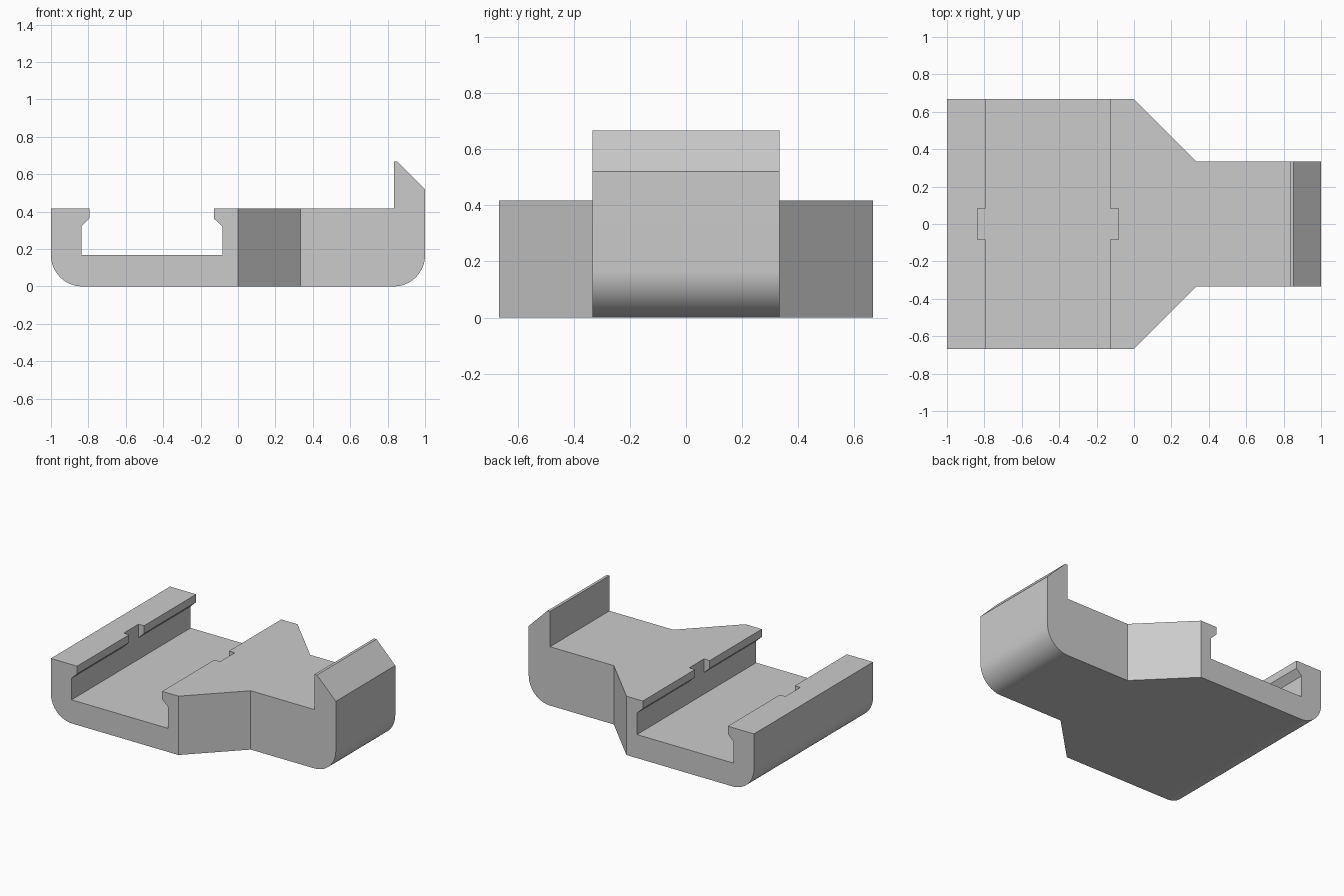
import bpy, bmesh, math
from mathutils import Vector

cube = bpy.data.objects.get("Cube")
if cube:
    bpy.data.objects.remove(cube, do_unlink=True)

grey = bpy.data.materials.new("light_grey")
grey.use_nodes = True
colour = (0.6, 0.6, 0.6, 1)
grey.diffuse_color = colour
grey.node_tree.nodes["Principled BSDF"].inputs["Base Color"].default_value = colour


def prism(name, points, sweep):
    """Extrude a closed outline along a sweep vector."""
    bm = bmesh.new()
    face = bm.faces.new([bm.verts.new(p) for p in points])
    moved = bmesh.ops.extrude_face_region(bm, geom=[face])["geom"]
    verts = [g for g in moved if isinstance(g, bmesh.types.BMVert)]
    bmesh.ops.translate(bm, verts=verts, vec=Vector(sweep))
    bmesh.ops.recalc_face_normals(bm, faces=bm.faces)
    mesh = bpy.data.meshes.new(name)
    bm.to_mesh(mesh)
    bm.free()
    obj = bpy.data.objects.new(name, mesh)
    bpy.context.collection.objects.link(obj)
    mesh.materials.append(grey)
    return obj


def corner(cx, start, radius=0.167, steps=16):
    """Quarter-round bottom corner, swept counter-clockwise."""
    angles = [math.radians(start + 90 * i / steps) for i in range(steps + 1)]
    return [(cx + radius * math.cos(a), radius + radius * math.sin(a)) for a in angles]


def cut(target, cutter, operation):
    mod = target.modifiers.new(operation.title(), "BOOLEAN")
    mod.object, mod.operation, mod.solver = cutter, operation, "EXACT"
    bpy.context.view_layer.objects.active = target
    bpy.ops.object.modifier_apply(modifier=mod.name)
    bpy.data.objects.remove(cutter, do_unlink=True)


# Side profile: rounded base, hooked end wall, channel with two lips
wall_l, wall_r = -0.838, -0.083
lip_l, lip_r = -0.795, -0.128
floor, top = 0.167, 0.417
profile = corner(-0.833, 180) + corner(0.833, 270) + [
    (1, 0.52), (0.853, 0.667), (0.833, 0.667), (0.833, top),
    (lip_r, top), (lip_r, 0.362), (wall_r, 0.32), (wall_r, floor),
    (wall_l, floor), (wall_l, 0.32), (lip_l, 0.362), (lip_l, top), (-1, top)]
clip = prism("rail_clip", [(x, -0.8, z) for x, z in profile], (0, 1.6, 0))

# Plan outline: wide channel tapering to a narrow tab
half = [(-1.2, 0.667), (0, 0.667), (0.333, 0.333), (1.2, 0.333)]
outline = half + [(x, -y) for x, y in reversed(half)]
cut(clip, prism("plan_cutter", [(x, y, -0.5) for x, y in outline], (0, 0, 2)), "INTERSECT")

# Central notch through both lips
notch = [(x, y, 0.25) for x, y in
         ((wall_l, -0.083), (wall_r, -0.083), (wall_r, 0.083), (wall_l, 0.083))]
cut(clip, prism("notch_cutter", notch, (0, 0, 0.5)), "DIFFERENCE")

# Smooth rounded corners, sharp edges elsewhere
bpy.ops.object.select_all(action="DESELECT")
clip.select_set(True)
bpy.context.view_layer.objects.active = clip
bpy.ops.object.shade_smooth_by_angle(angle=math.radians(30))
